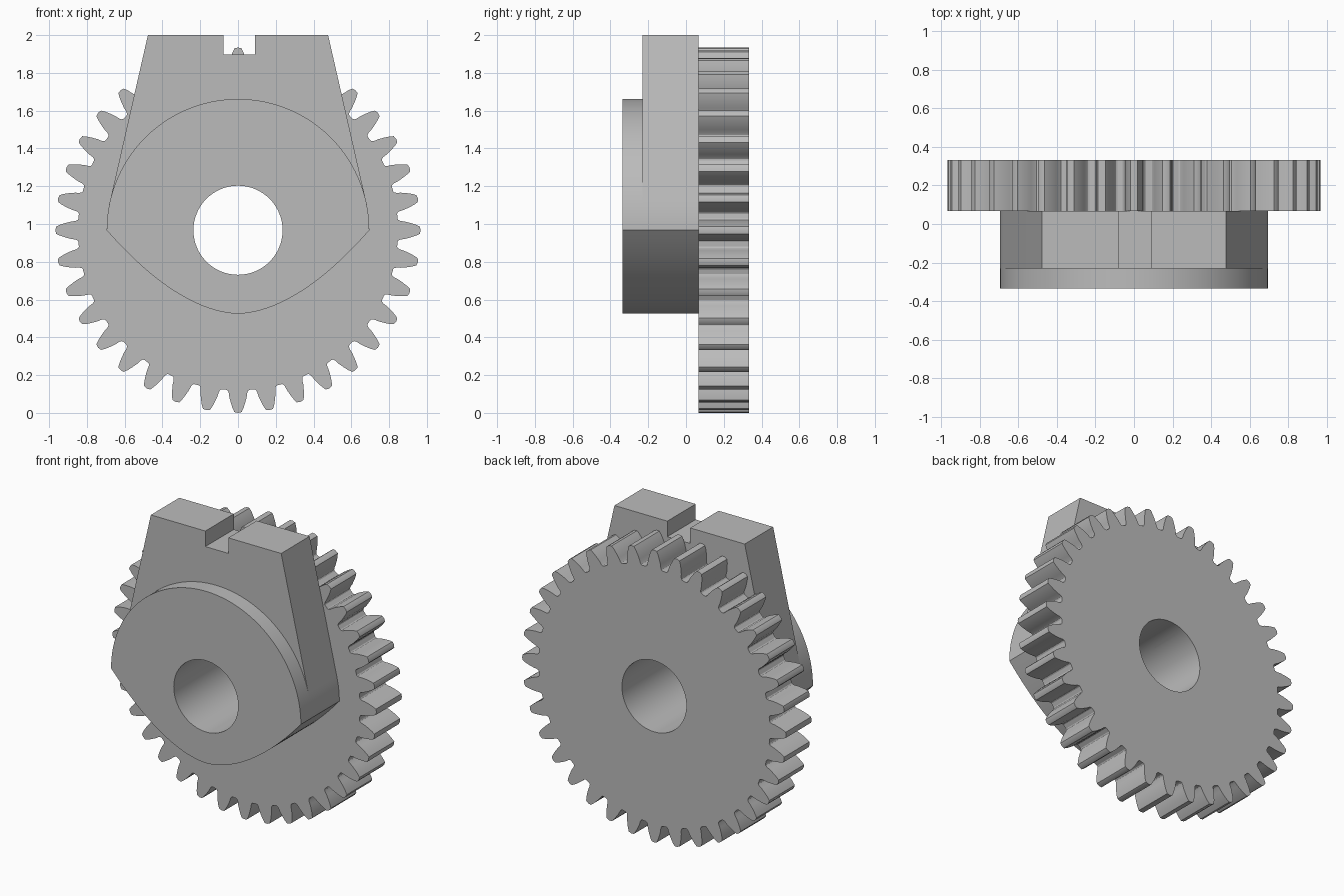
import bpy, bmesh, math
from math import sin, cos, pi, radians

if "Cube" in bpy.data.objects:
    bpy.data.objects.remove(bpy.data.objects["Cube"], do_unlink=True)

CZ = 0.967            # height of the shaft axis
CAM_R = 0.695
Y_FRONT, Y_STEP, Y_GEAR, Y_BACK = -0.335, -0.23, 0.067, 0.333

steel = bpy.data.materials.new("plain grey")
steel.use_nodes = True
GREY = (0.5, 0.5, 0.5, 1)
steel.diffuse_color = GREY
steel.node_tree.nodes["Principled BSDF"].inputs["Base Color"].default_value = GREY


def prism(name, outline, y0, y1):
    """Extrude an (x, z) outline along y."""
    bm = bmesh.new()
    face = bm.faces.new([bm.verts.new((x, y0, z)) for x, z in outline])
    out = bmesh.ops.extrude_face_region(bm, geom=[face])
    for v in out["geom"]:
        if isinstance(v, bmesh.types.BMVert):
            v.co.y = y1
    bmesh.ops.recalc_face_normals(bm, faces=bm.faces)
    mesh = bpy.data.meshes.new(name)
    bm.to_mesh(mesh)
    bm.free()
    mesh.materials.append(steel)
    obj = bpy.data.objects.new(name, mesh)
    bpy.context.collection.objects.link(obj)
    return obj


def polar(r, a):
    return (r * cos(a), CZ + r * sin(a))


def arc(r, a0, a1, n):
    return [polar(r, a0 + (a1 - a0) * i / n) for i in range(n + 1)]


# Gear: one tooth as (radius, half width), mirrored and repeated
TEETH = 36
tooth = [(0.847, 0.061), (0.851, 0.054), (0.862, 0.049), (0.885, 0.046),
         (0.915, 0.038), (0.942, 0.029), (0.963, 0.019)]
gear_outline = []
for k in range(TEETH):
    mid = 2 * pi * k / TEETH
    gear_outline += [polar(r, mid - w / r) for r, w in tooth]
    gear_outline.append(polar(0.967, mid))
    gear_outline += [polar(r, mid + w / r) for r, w in reversed(tooth)]
gear = prism("gear_wheel", gear_outline, Y_GEAR, Y_BACK)

# Cam belly: shallow rounded curve from the left corner to the right one
N = 48
belly = []
for i in range(1, N):
    t = -1 + 2 * i / N
    belly.append((CAM_R * t, CZ - 0.442 * (1 - abs(t) ** 1.8)))

# Front cam: round upper half over the belly
front_cam = prism("front_cam", arc(CAM_R, 0, pi, 72) + belly, Y_FRONT, Y_STEP)

# Rear block: sides run tangent to the cam circle up to a notched flat top
TOP, HALF_TOP = 2.0, 0.477
rise = TOP - CZ
tangent = math.atan2(rise, HALF_TOP) - math.acos(CAM_R / math.hypot(HALF_TOP, rise))
block_outline = (arc(CAM_R, 0, tangent, 6)
                 + [(HALF_TOP, TOP), (0.09, TOP), (0.09, 1.897),
                    (-0.078, 1.897), (-0.078, TOP), (-HALF_TOP, TOP)]
                 + arc(CAM_R, pi - tangent, pi, 6) + belly)
block = prism("notched_block", block_outline, Y_STEP, Y_GEAR)

# Shaft bore through every part
cutter = prism("bore_cutter", arc(0.236, 0, 2 * pi * 63 / 64, 63), -1, 1)
cutter.hide_render = True
cutter.hide_viewport = True

for part in (gear, front_cam, block):
    mod = part.modifiers.new("bore", 'BOOLEAN')
    mod.operation = 'DIFFERENCE'
    mod.solver = 'EXACT'
    mod.object = cutter
    bpy.ops.object.select_all(action='DESELECT')
    part.select_set(True)
    bpy.context.view_layer.objects.active = part
    bpy.ops.object.modifier_apply(modifier=mod.name)
    bpy.ops.object.shade_smooth_by_angle(angle=radians(25))
bpy.data.objects.remove(cutter, do_unlink=True)
